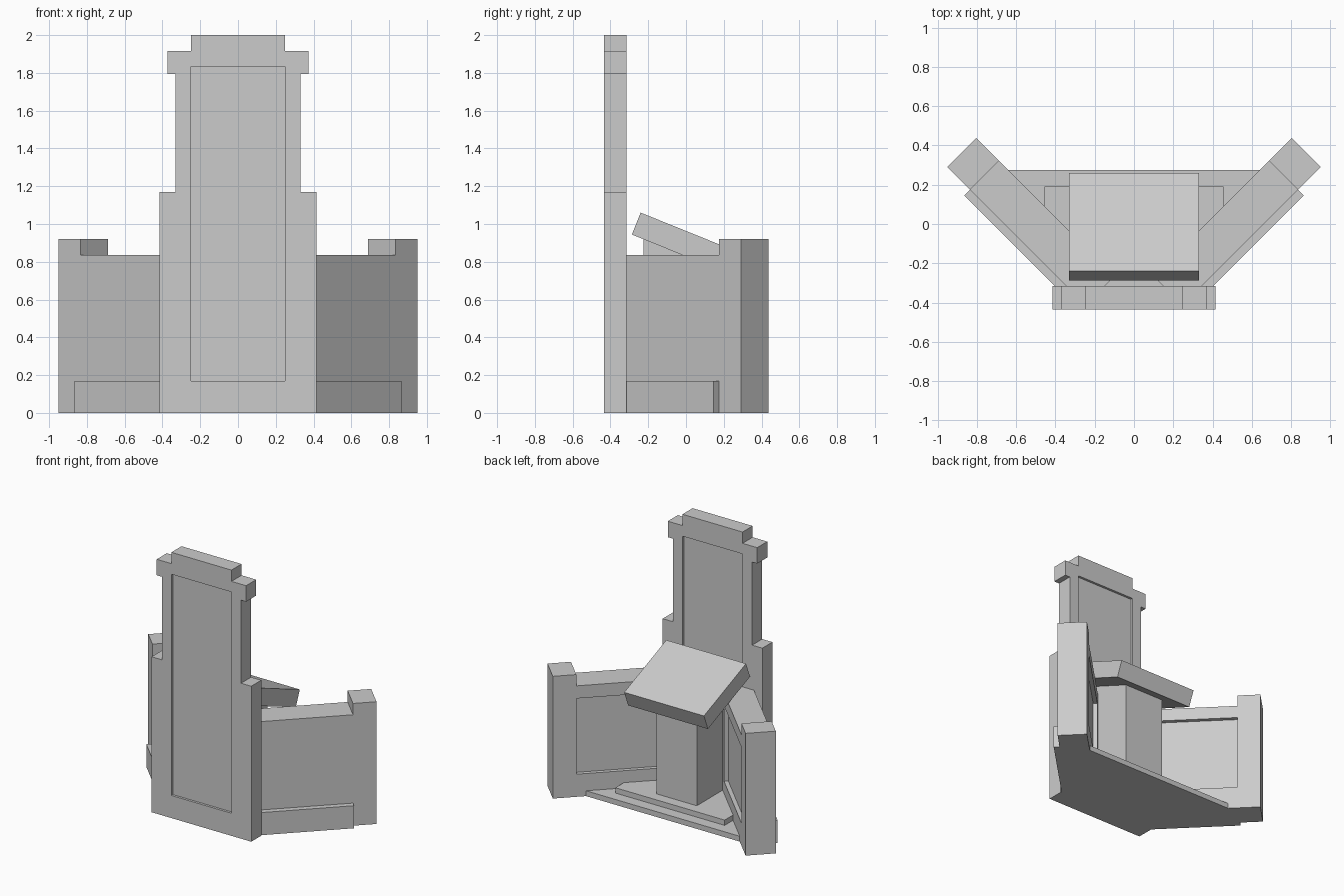
import bpy, bmesh
from math import radians, sqrt
from mathutils import Vector

if "Cube" in bpy.data.objects:
    bpy.data.objects.remove(bpy.data.objects["Cube"], do_unlink=True)

stone = bpy.data.materials.new("grey_stone")
stone.use_nodes = True
stone.diffuse_color = (0.6, 0.6, 0.6, 1)
stone.node_tree.nodes["Principled BSDF"].inputs["Base Color"].default_value = (0.6, 0.6, 0.6, 1)


def prism(name, profile, low, high, place):
    """Extrude a 2D profile between two depths; place(a, b, depth) gives the 3D point."""
    bm = bmesh.new()
    rings = [[bm.verts.new(Vector(place(a, b, d))) for a, b in profile] for d in (low, high)]
    bm.faces.new(rings[0])
    bm.faces.new(rings[1])
    n = len(profile)
    for i in range(n):
        j = (i + 1) % n
        bm.faces.new((rings[0][i], rings[0][j], rings[1][j], rings[1][i]))
    bmesh.ops.recalc_face_normals(bm, faces=bm.faces)
    mesh = bpy.data.meshes.new(name)
    bm.to_mesh(mesh)
    bm.free()
    mesh.materials.append(stone)
    obj = bpy.data.objects.new(name, mesh)
    bpy.context.collection.objects.link(obj)
    return obj


def rect(a0, a1, b0, b1):
    return [(a0, b0), (a1, b0), (a1, b1), (a0, b1)]


def mirrored(half):
    return half + [(-a, b) for a, b in reversed(half)]


def carve(obj, cutters):
    """Cut recesses into a part, bake the result and discard the cutters."""
    for cutter in cutters:
        cutter.hide_render = True
        mod = obj.modifiers.new("recess", 'BOOLEAN')
        mod.operation, mod.solver, mod.object = 'DIFFERENCE', 'EXACT', cutter
    bpy.context.view_layer.update()
    graph = bpy.context.evaluated_depsgraph_get()
    baked = bpy.data.meshes.new_from_object(obj.evaluated_get(graph))
    obj.modifiers.clear()
    obj.data = baked
    for cutter in cutters:
        bpy.data.objects.remove(cutter, do_unlink=True)


def front_plane(x, z, y):
    return (x, y, z)


def side_plane(y, z, x):
    return (x, y, z)


def ground_plane(x, y, z):
    return (x, y, z)


# Tall stepped panel, with a shallow recess on both faces
outline = mirrored([(0.415, 0), (0.415, 1.17), (0.33, 1.17), (0.33, 1.795),
                    (0.372, 1.795), (0.372, 1.915), (0.25, 1.915), (0.25, 2.0)])
panel = prism("tall_panel", outline, -0.435, -0.315, front_plane)
opening = rect(-0.25, 0.25, 0.17, 1.835)
carve(panel, [prism("cutter", opening, -0.5, -0.417, front_plane),
              prism("cutter", opening, -0.333, -0.25, front_plane)])

# Diagonal side walls with raised end posts, inner recesses and outer skirting
POST, END, INNER, OUTER = 0.714, 0.877, 0.258, 0.467
for side, label in ((1, "left"), (-1, "right")):
    def diagonal(u, z, v):
        return (side * (u + v) / sqrt(2), (u - v) / sqrt(2), z)

    wall = prism(label + "_wall", [(-0.117, 0), (END, 0), (END, 0.92), (POST, 0.92),
                                   (POST, 0.835), (-0.117, 0.835)], INNER, OUTER, diagonal)
    carve(wall, [prism("cutter", rect(0.03, POST, 0.17, 0.74), INNER - 0.1, INNER + 0.03, diagonal)])
    prism(label + "_skirting", rect(0, POST, 0, 0.17), OUTER, OUTER + 0.042, diagonal)

# Floor slab and step
prism("floor", mirrored([(0.2, -0.33), (0.7, 0.275)]), 0, 0.04, ground_plane)
prism("step", mirrored([(0.2, -0.32), (0.455, 0), (0.455, 0.19)]), 0.04, 0.08, ground_plane)

# Desk pedestal, its top cut to the slope of the desk
prism("pedestal", [(-0.225, 0.08), (0.11, 0.08), (0.11, 0.79), (-0.225, 0.925)],
      -0.167, 0.167, side_plane)

# Sloping desk top
desk = prism("desk_top", rect(-0.27, 0.27, -0.0625, 0.0625), -0.332, 0.332, side_plane)
desk.location = (0, -0.013, 0.901)
desk.rotation_euler.x = radians(-22)
